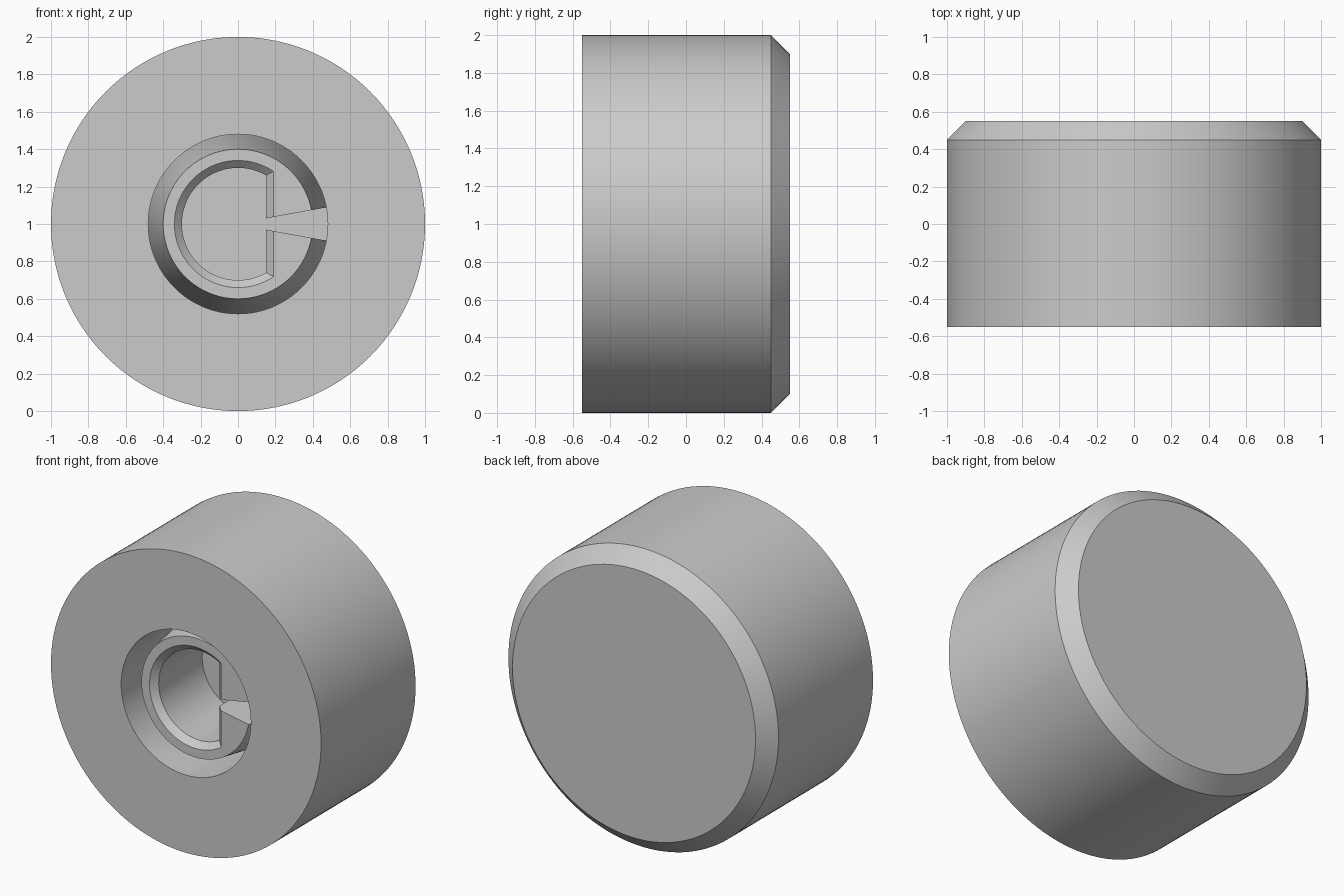
import bpy, bmesh, math

cube = bpy.data.objects.get("Cube")
if cube:
    bpy.data.objects.remove(cube, do_unlink=True)

FRONT = -0.55          # front plane
FLOOR = FRONT + 0.6    # bottom of the recess
CENTRE = 1.0           # height of the axis
SEGMENTS = 128

grey = bpy.data.materials.new("plain grey")
grey.use_nodes = True
colour = (0.6, 0.6, 0.6, 1)
grey.diffuse_color = colour
grey.node_tree.nodes["Principled BSDF"].inputs["Base Color"].default_value = colour


def circle(r):
    return [(r * math.cos(2 * math.pi * i / SEGMENTS),
             r * math.sin(2 * math.pi * i / SEGMENTS)) for i in range(SEGMENTS)]


def d_shape(r, flat):
    """Circle cut off by a straight side at x = flat."""
    start = math.acos(flat / r)
    step = 2 * (math.pi - start) / SEGMENTS
    return [(r * math.cos(start + step * i),
             r * math.sin(start + step * i)) for i in range(SEGMENTS + 1)]


def loft(name, sections):
    """Join outlines placed along y into a closed solid."""
    bm = bmesh.new()
    rings = [[bm.verts.new((x, y, CENTRE + z)) for x, z in outline]
             for outline, y in sections]
    for a, b in zip(rings, rings[1:]):
        for i in range(len(a)):
            j = (i + 1) % len(a)
            bm.faces.new((a[i], a[j], b[j], b[i]))
    bm.faces.new(rings[0])
    bm.faces.new(rings[-1])
    bmesh.ops.recalc_face_normals(bm, faces=bm.faces)
    mesh = bpy.data.meshes.new(name)
    bm.to_mesh(mesh)
    bm.free()
    mesh.materials.append(grey)
    obj = bpy.data.objects.new(name, mesh)
    bpy.context.collection.objects.link(obj)
    return obj


def activate(obj):
    bpy.ops.object.select_all(action='DESELECT')
    obj.select_set(True)
    bpy.context.view_layer.objects.active = obj


def cut(obj, cutter):
    cutter.hide_render = True
    mod = obj.modifiers.new("cut", 'BOOLEAN')
    mod.operation = 'DIFFERENCE'
    mod.solver = 'EXACT'
    mod.object = cutter
    activate(obj)
    bpy.ops.object.modifier_apply(modifier=mod.name)
    bpy.data.objects.remove(cutter, do_unlink=True)


# Outer body: recess floor, recess wall, front face, side and rear chamfer
body = loft("knob_body", [(circle(0.48), FLOOR), (circle(0.48), FRONT),
                          (circle(1), FRONT), (circle(1), 0.45), (circle(0.9), 0.55)])

# Tapered shaft socket standing in the recess
socket = loft("shaft_socket", [(circle(0.4), FRONT + 0.1), (circle(0.48), FLOOR),
                               (circle(0.48), FLOOR + 0.02)])

# D-shaped bore with a chamfered mouth
cut(socket, loft("bore_cutter", [(d_shape(0.38, 0.23), FRONT + 0.06),
                                 (d_shape(0.3, 0.15), FRONT + 0.14),
                                 (d_shape(0.3, 0.15), FLOOR + 0.1)]))

# Flared slot through the flat side of the bore
wedge = [(0.1, -0.021), (0.55, -0.103), (0.55, 0.103), (0.1, 0.021)]
cut(socket, loft("slot_cutter", [(wedge, FRONT), (wedge, FLOOR + 0.1)]))

for part in (body, socket):
    activate(part)
    bpy.ops.object.shade_smooth_by_angle(angle=math.radians(25))
